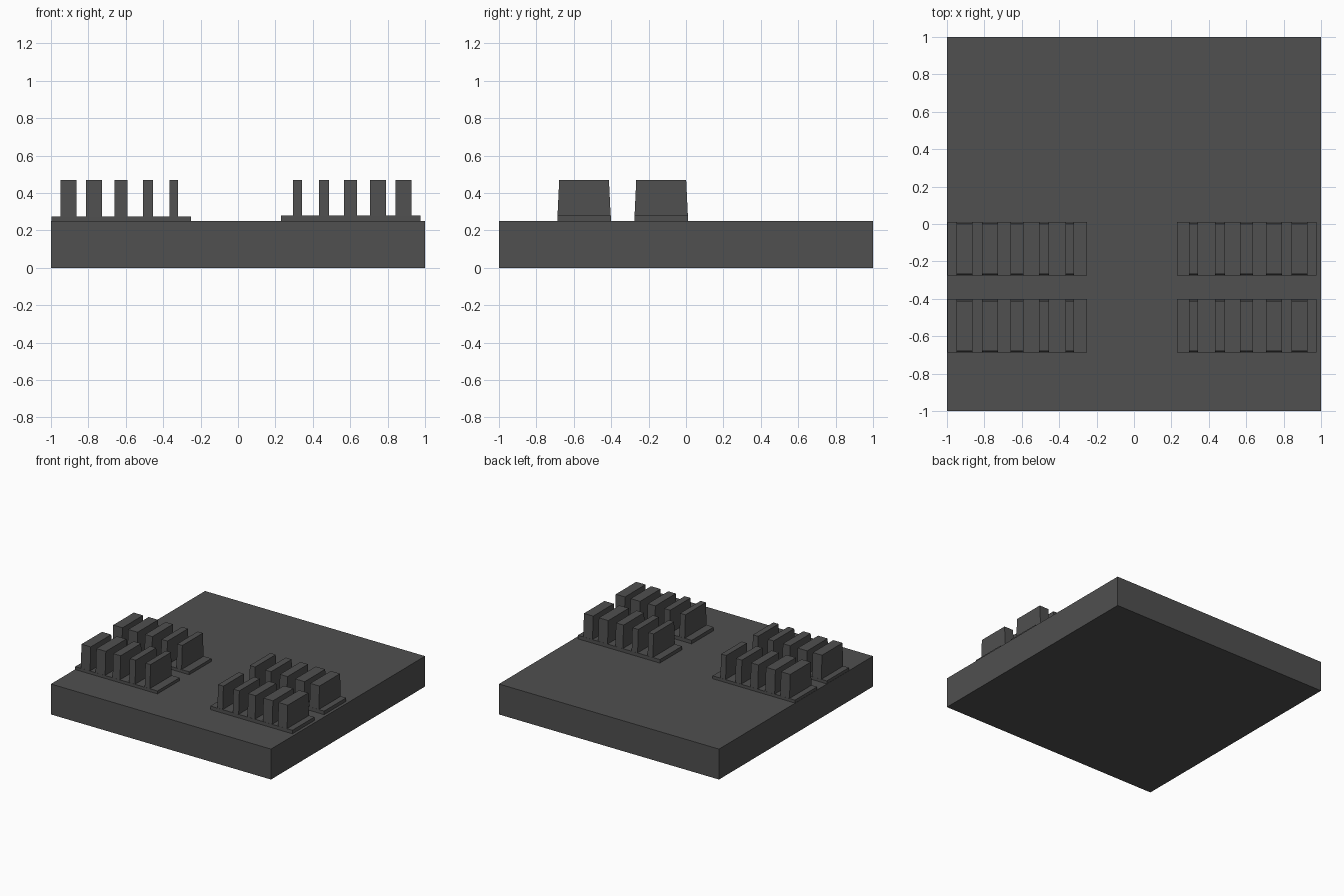
import bpy, bmesh

if "Cube" in bpy.data.objects:
    bpy.data.objects.remove(bpy.data.objects["Cube"])

mat = bpy.data.materials.new("dark_grey")
mat.diffuse_color = (0.08, 0.08, 0.08, 1)
mat.use_nodes = True
mat.node_tree.nodes["Principled BSDF"].inputs["Base Color"].default_value = mat.diffuse_color


def block(name, x, y, z, taper=0.0):
    """Box spanning the given ranges; taper narrows the top along y."""
    bm = bmesh.new()
    bmesh.ops.create_cube(bm, size=1)
    for v in bm.verts:
        top = v.co.z > 0
        back = v.co.y > 0
        v.co = (x[v.co.x > 0],
                y[back] + (taper * (-1 if back else 1) if top else 0),
                z[top])
    me = bpy.data.meshes.new(name)
    bm.to_mesh(me)
    bm.free()
    me.materials.append(mat)
    ob = bpy.data.objects.new(name, me)
    bpy.context.collection.objects.link(ob)
    return ob


# Base slab
block("base_slab", (-1, 1), (-1, 1), (0, 0.25))

# Per side: plate x range, plate top, fin x ranges (thinner toward the middle)
sides = {
    "left": ((-0.998, -0.25), 0.274,
             [(-0.948, -0.864), (-0.813, -0.727), (-0.659, -0.592),
              (-0.509, -0.455), (-0.367, -0.32)]),
    "right": ((0.23, 0.976), 0.279,
              [(0.294, 0.342), (0.433, 0.487), (0.567, 0.636),
               (0.706, 0.792), (0.843, 0.927)]),
}
rows = {"front": (-0.688, -0.402), "back": (-0.276, 0.011)}

# Four plates, each carrying five fins with sloped ends
for row, y in rows.items():
    for side, (px, top, fins) in sides.items():
        block(f"{row}_{side}_plate", px, y, (0.25, top))
        for i, fx in enumerate(fins, 1):
            block(f"{row}_{side}_fin_{i}", fx, (y[0] + 0.001, y[1] - 0.001),
                  (top, 0.468), 0.009)
